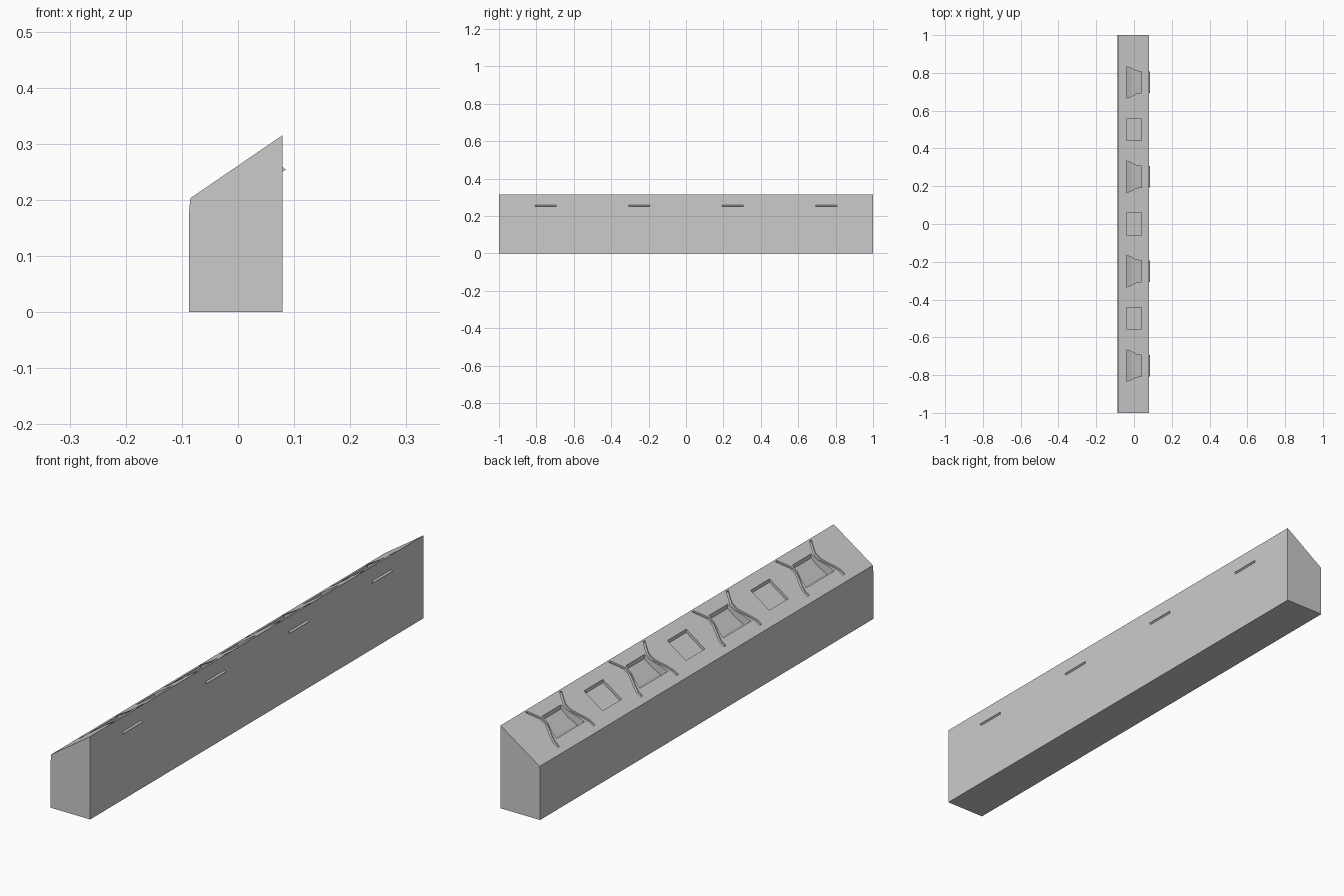
import bpy, bmesh, math

if "Cube" in bpy.data.objects:
    bpy.data.objects.remove(bpy.data.objects["Cube"])


def new_object(name, bm):
    bmesh.ops.recalc_face_normals(bm, faces=bm.faces)
    mesh = bpy.data.meshes.new(name)
    bm.to_mesh(mesh)
    bm.free()
    obj = bpy.data.objects.new(name, mesh)
    bpy.context.collection.objects.link(obj)
    return obj


def prism(bm, profile, y0, y1):
    """Extrude an (x, z) profile along y."""
    a = [bm.verts.new((x, y0, z)) for x, z in profile]
    b = [bm.verts.new((x, y1, z)) for x, z in profile]
    n = len(profile)
    bm.faces.new(a)
    bm.faces.new(b[::-1])
    for i in range(n):
        bm.faces.new((a[i], b[i], b[(i + 1) % n], a[(i + 1) % n]))


def slope_z(x):
    return 0.203 + (x + 0.085) * (0.315 - 0.203) / 0.164


def loft(bm, stations):
    """Box-section cutter under the slope: (x, y_low, y_high, depth)."""
    rings = []
    for x, lo, hi, d in stations:
        z = slope_z(x)
        rings.append([bm.verts.new(p) for p in
                      ((x, lo, z - d), (x, hi, z - d), (x, hi, z + 0.02), (x, lo, z + 0.02))])
    for r, s in zip(rings, rings[1:]):
        for i in range(4):
            j = (i + 1) % 4
            bm.faces.new((r[i], r[j], s[j], s[i]))
    bm.faces.new(rings[0])
    bm.faces.new(rings[-1])


DUCTS = (-0.75, -0.25, 0.25, 0.75)

# Main beam with sloping top
bm = bmesh.new()
prism(bm, [(-0.087, 0), (0.079, 0), (0.079, 0.315), (-0.085, 0.203), (-0.087, 0.18)], -1, 1)
beam = new_object("sloped_beam", bm)

# Cutters for everything sunk into the slope
bm = bmesh.new()
for y in (-0.5, 0, 0.5):
    # Shallow square pocket
    loft(bm, [(x, y - 0.057, y + 0.057, 0.013) for x in (-0.04, 0.039)])
for y in DUCTS:
    # Flared pocket, deepening towards its wide low end
    loft(bm, [(x, y - w, y + w, d) for x, w, d in
              ((-0.04, 0.084, 0.055), (-0.013, 0.074, 0.032), (0.012, 0.060, 0.024),
               (0.039, 0.056, 0.016))])
    # Curved grooves on both sides of it
    for s in (-1, 1):
        path = ((-0.064, 0.107), (-0.045, 0.106), (-0.025, 0.095), (-0.005, 0.081),
                (0.012, 0.071), (0.035, 0.071), (0.055, 0.087), (0.074, 0.103))
        loft(bm, [(x, y + s * c - 0.006, y + s * c + 0.006, 0.006) for x, c in path])
cutter = new_object("recess_cutter", bm)
cutter.hide_render = True

mod = beam.modifiers.new("recesses", 'BOOLEAN')
mod.operation = 'DIFFERENCE'
mod.solver = 'EXACT'
mod.object = cutter
bpy.context.view_layer.objects.active = beam
bpy.ops.object.modifier_apply(modifier=mod.name)
bpy.data.objects.remove(cutter)

# Small triangular catches on the tall side
for i, y in enumerate(DUCTS):
    bm = bmesh.new()
    prism(bm, [(0.078, 0.249), (0.085, 0.254), (0.078, 0.260)], y - 0.057, y + 0.057)
    new_object(f"side_catch_{i + 1}", bm)
